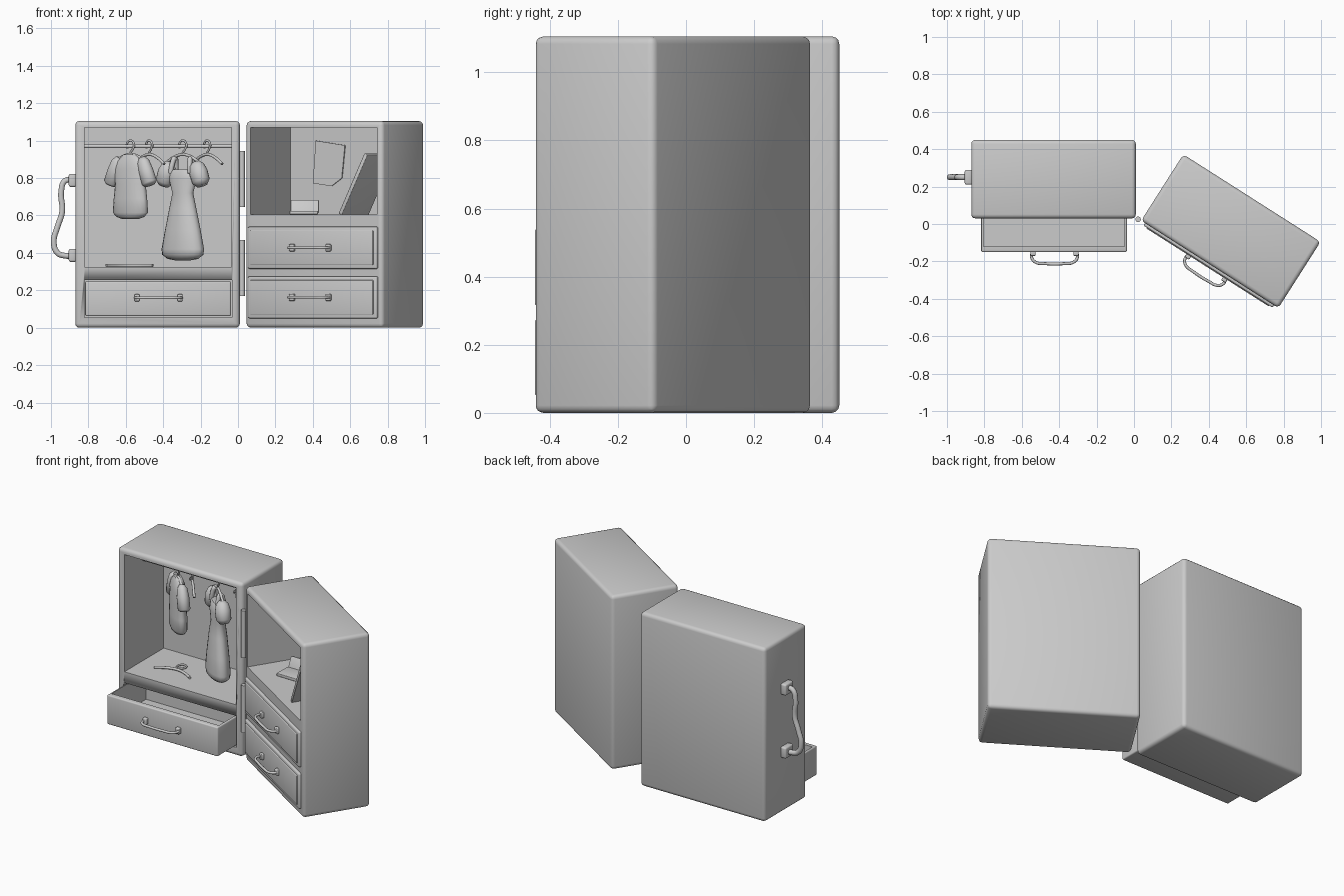
import bpy, bmesh, math
from mathutils import Matrix, Vector

cube = bpy.data.objects.get("Cube")
if cube:
    bpy.data.objects.remove(cube, do_unlink=True)

grey = bpy.data.materials.new("plain grey")
grey.use_nodes = True
COLOUR = (0.6, 0.6, 0.6, 1)
grey.diffuse_color = COLOUR
grey.node_tree.nodes["Principled BSDF"].inputs["Base Color"].default_value = COLOUR


def T(x, y, z):
    return Matrix.Translation((x, y, z))


def R(degrees, axis):
    return Matrix.Rotation(math.radians(degrees), 4, axis)


def add(name, mesh, place, angle=40):
    ob = bpy.data.objects.new(name, mesh)
    bpy.context.collection.objects.link(ob)
    ob.matrix_world = place
    mesh.materials.clear()
    mesh.materials.append(grey)
    bpy.ops.object.select_all(action='DESELECT')
    ob.select_set(True)
    bpy.context.view_layer.objects.active = ob
    bpy.ops.object.shade_smooth_by_angle(angle=math.radians(angle))
    return ob


def box(name, lo, hi, place=Matrix(), bevel=0, angle=40):
    bm = bmesh.new()
    bmesh.ops.create_cube(bm, size=1)
    size = [b - a for a, b in zip(lo, hi)]
    mid = [(a + b) / 2 for a, b in zip(lo, hi)]
    bmesh.ops.transform(bm, matrix=T(*mid) @ Matrix.Diagonal((*size, 1)), verts=bm.verts)
    if bevel:
        bmesh.ops.bevel(bm, geom=bm.edges[:], offset=bevel, segments=3,
                        profile=0.5, affect='EDGES')
    mesh = bpy.data.meshes.new(name)
    bm.to_mesh(mesh)
    bm.free()
    return add(name, mesh, place, angle)


def cut(ob, cutters):
    """Carve boxes out of an object, then drop the cutters."""
    for c in cutters:
        c.hide_render = True
        mod = ob.modifiers.new("cut", 'BOOLEAN')
        mod.object, mod.solver = c, 'EXACT'
    bpy.context.view_layer.update()
    mesh = bpy.data.meshes.new_from_object(ob.evaluated_get(bpy.context.evaluated_depsgraph_get()))
    ob.modifiers.clear()
    ob.data = mesh
    for c in cutters:
        bpy.data.objects.remove(c, do_unlink=True)


def tube(name, points, radius, place=Matrix(), smooth=True):
    curve = bpy.data.curves.new(name, 'CURVE')
    curve.dimensions = '3D'
    curve.bevel_depth, curve.bevel_resolution = radius, 3
    curve.use_fill_caps = True
    if smooth:
        s = curve.splines.new('BEZIER')
        s.bezier_points.add(len(points) - 1)
        for b, p in zip(s.bezier_points, points):
            b.co = p
            b.handle_left_type = b.handle_right_type = 'AUTO'
        s.resolution_u = 6
    else:
        s = curve.splines.new('POLY')
        s.points.add(len(points) - 1)
        for b, p in zip(s.points, points):
            b.co = (*p, 1)
    tmp = bpy.data.objects.new(name, curve)
    bpy.context.collection.objects.link(tmp)
    bpy.context.view_layer.update()
    mesh = bpy.data.meshes.new_from_object(tmp.evaluated_get(bpy.context.evaluated_depsgraph_get()))
    bpy.data.objects.remove(tmp, do_unlink=True)
    return add(name, mesh, place, 50)


def loft(name, rings, place, sides=20):
    """Elliptical rings (z, half width, half depth) joined into a soft body."""
    bm = bmesh.new()
    loops = []
    for z, rx, ry in rings:
        loops.append([bm.verts.new((rx * math.cos(a), ry * math.sin(a), z))
                      for a in (2 * math.pi * i / sides for i in range(sides))])
    for a, b in zip(loops, loops[1:]):
        for i in range(sides):
            j = (i + 1) % sides
            bm.faces.new((a[i], a[j], b[j], b[i]))
    bm.faces.new(loops[0])
    bm.faces.new(loops[-1])
    bmesh.ops.recalc_face_normals(bm, faces=bm.faces)
    mesh = bpy.data.meshes.new(name)
    bm.to_mesh(mesh)
    bm.free()
    return add(name, mesh, place, 60)


def pull(name, place):
    """Drawer pull, centred on the drawer face and bulging towards -y."""
    half = [(0.12, 0.0), (0.122, -0.03), (0.10, -0.055), (0.05, -0.062)]
    path = [(-x, y, 0) for x, y in half] + [(x, y, 0) for x, y in reversed(half)]
    tube(name + "_grip", path, 0.008, place)
    for side, x in (("right", -0.115), ("left", 0.115)):
        box(f"{name}_{side}_mount", (x - 0.014, -0.02, -0.019), (x + 0.014, 0.004, 0.019), place, 0.005)


def hanger(name, place):
    hook = [(-0.022, 0, -0.012), (-0.025, 0, 0.012), (0, 0, 0.031), (0.025, 0, 0.01),
            (0.014, 0, -0.018), (0, 0, -0.035), (0, 0, -0.05)]
    tube(name + "_hook", hook, 0.006, place)
    arms = [(-0.125, 0, -0.095), (-0.10, 0, -0.078), (-0.04, 0, -0.05), (0, 0, -0.044),
            (0.04, 0, -0.05), (0.10, 0, -0.078), (0.125, 0, -0.095)]
    tube(name + "_arms", arms, 0.008, place)


# Open half with the clothes rail
wardrobe = box("wardrobe_case", (-0.87, 0.03, 0), (0.01, 0.45, 1.105), bevel=0.022, angle=60)
cut(wardrobe, [box("cut", (-0.82, -0.1, 0.325), (-0.035, 0.425, 1.07)),
               box("cut", (-0.822, -0.1, 0.055), (-0.033, 0.425, 0.255))])
tube("clothes_rail", [(-0.825, 0.22, 0.97), (-0.03, 0.22, 0.97)], 0.01, smooth=False)

# Pulled out drawer
drawer = box("open_drawer", (-0.817, -0.15, 0.062), (-0.038, 0.24, 0.248), bevel=0.008)
cut(drawer, [box("cut", (-0.805, -0.12, 0.08), (-0.05, 0.225, 0.3))])
pull("open_drawer_pull", T(-0.425, -0.15, 0.16))

# Carrying handle on the outer side
tube("carry_handle", [(-0.88, 0.25, 0.79), (-0.925, 0.25, 0.785), (-0.945, 0.25, 0.73),
                      (-0.94, 0.25, 0.62), (-0.965, 0.25, 0.54), (-0.985, 0.25, 0.46),
                      (-0.965, 0.25, 0.40), (-0.925, 0.25, 0.385), (-0.88, 0.25, 0.385)], 0.016)
for tag, z in (("upper", 0.788), ("lower", 0.387)):
    box(f"carry_handle_{tag}_mount", (-0.905, 0.21, z - 0.035), (-0.865, 0.29, z + 0.035), bevel=0.01)

# Hinges between the halves
for tag, z in (("lower", 0.17), ("upper", 0.645)):
    tube(f"{tag}_hinge", [(0.022, 0.025, z), (0.022, 0.025, z + 0.3)], 0.015, smooth=False)

# Hangers
SHIRT, DRESS = (T(x, 0.22, 0.97) @ R(-40, 'Z') for x in (-0.575, -0.295))
hanger("shirt_hanger", SHIRT)
hanger("dress_hanger", DRESS)
for i, x in enumerate((-0.475, -0.165)):
    hanger(f"spare_hanger_{i + 1}", T(x, 0.22, 0.97) @ R(-50, 'Z'))
hanger("floor_hanger", T(-0.58, 0.26, 0.333) @ R(-90, 'X'))

# Shirt
loft("shirt_body", [(-0.045, 0.045, 0.02), (-0.058, 0.06, 0.026), (-0.085, 0.10, 0.034),
                    (-0.12, 0.115, 0.04), (-0.2, 0.10, 0.044), (-0.28, 0.11, 0.046),
                    (-0.355, 0.117, 0.046), (-0.378, 0.09, 0.038), (-0.39, 0.05, 0.02)], SHIRT)
for tag, s in (("right", -1), ("left", 1)):
    loft(f"shirt_{tag}_sleeve", [(0.015, 0.02, 0.015), (-0.01, 0.036, 0.03), (-0.06, 0.042, 0.036),
                                 (-0.13, 0.044, 0.036), (-0.142, 0.03, 0.024)],
         SHIRT @ T(0.085 * s, 0, -0.075) @ R(-22 * s, 'Y'))

# Dress
loft("dress_body", [(-0.125, 0.07, 0.03), (-0.14, 0.088, 0.038), (-0.18, 0.088, 0.045),
                    (-0.25, 0.066, 0.04), (-0.33, 0.085, 0.05), (-0.45, 0.115, 0.06),
                    (-0.55, 0.138, 0.066), (-0.58, 0.134, 0.064), (-0.602, 0.10, 0.045),
                    (-0.61, 0.05, 0.025)], DRESS)
for tag, s in (("right", -1), ("left", 1)):
    loft(f"dress_{tag}_sleeve", [(0.06, 0.02, 0.018), (0.04, 0.042, 0.036), (0, 0.052, 0.046),
                                 (-0.05, 0.05, 0.044), (-0.075, 0.03, 0.026)],
         DRESS @ T(0.11 * s, 0, -0.14) @ R(-20 * s, 'Y'))
    tube(f"dress_{tag}_strap", [(0.068 * s, -0.02, -0.145), (0.06 * s, -0.014, -0.09), (0.056 * s, 0, -0.065),
                                (0.06 * s, 0.014, -0.09), (0.068 * s, 0.02, -0.145)], 0.014, DRESS)

# Turned half with shelf and two drawers
TURN = T(0.038, 0.018, 0) @ R(-32.5, 'Z')
chest = box("chest_case", (0, 0, 0), (0.87, 0.42, 1.105), TURN, 0.022, 60)
cut(chest, [box("cut", (0.035, -0.1, 0.605), (0.836, 0.395, 1.07), TURN)])
for tag, z, h in (("lower", 0.05, 0.225), ("upper", 0.315, 0.225)):
    box(f"{tag}_drawer_front", (0.025, -0.015, z), (0.842, 0.02, z + h), TURN, 0.008)
    rim = box(f"{tag}_drawer_panel", (0.045, -0.02, z + 0.02), (0.822, 0, z + h - 0.02), TURN, 0.004)
    pull(f"{tag}_drawer_pull", TURN @ T(0.43, -0.018, z + h / 2))

# Little open case on the shelf
CASE = TURN @ T(0.25, 0.2, 0.606) @ R(32, 'Z')
box("small_case_base", (-0.08, -0.06, 0), (0.07, 0.05, 0.018), CASE, 0.003)
box("small_case_lid", (-0.075, 0, 0), (0.075, 0.012, 0.075), CASE @ T(0, 0.045, 0.01) @ R(-25, 'X'), 0.003)

# Framed mirror leaning on the side
LEAN = TURN @ T(0.56, 0.05, 0.612) @ R(27, 'Y')
frame = box("mirror_frame", (0, 0, 0), (0.022, 0.27, 0.36), LEAN, 0.004)
cut(frame, [box("cut", (-0.05, 0.022, 0.022), (0.012, 0.248, 0.338), LEAN)])

# Paper note on the back wall
bm = bmesh.new()
outline = [(0.20, 1.0), (0.385, 0.975), (0.365, 0.80), (0.30, 0.757), (0.182, 0.772)]
face = bm.faces.new([bm.verts.new((x, 0.388, z)) for x, z in outline])
new = bmesh.ops.extrude_face_region(bm, geom=[face])["geom"]
bmesh.ops.translate(bm, vec=(0, 0.009, 0), verts=[v for v in new if isinstance(v, bmesh.types.BMVert)])
bmesh.ops.recalc_face_normals(bm, faces=bm.faces)
note = bpy.data.meshes.new("wall_note")
bm.to_mesh(note)
bm.free()
add("wall_note", note, TURN)
